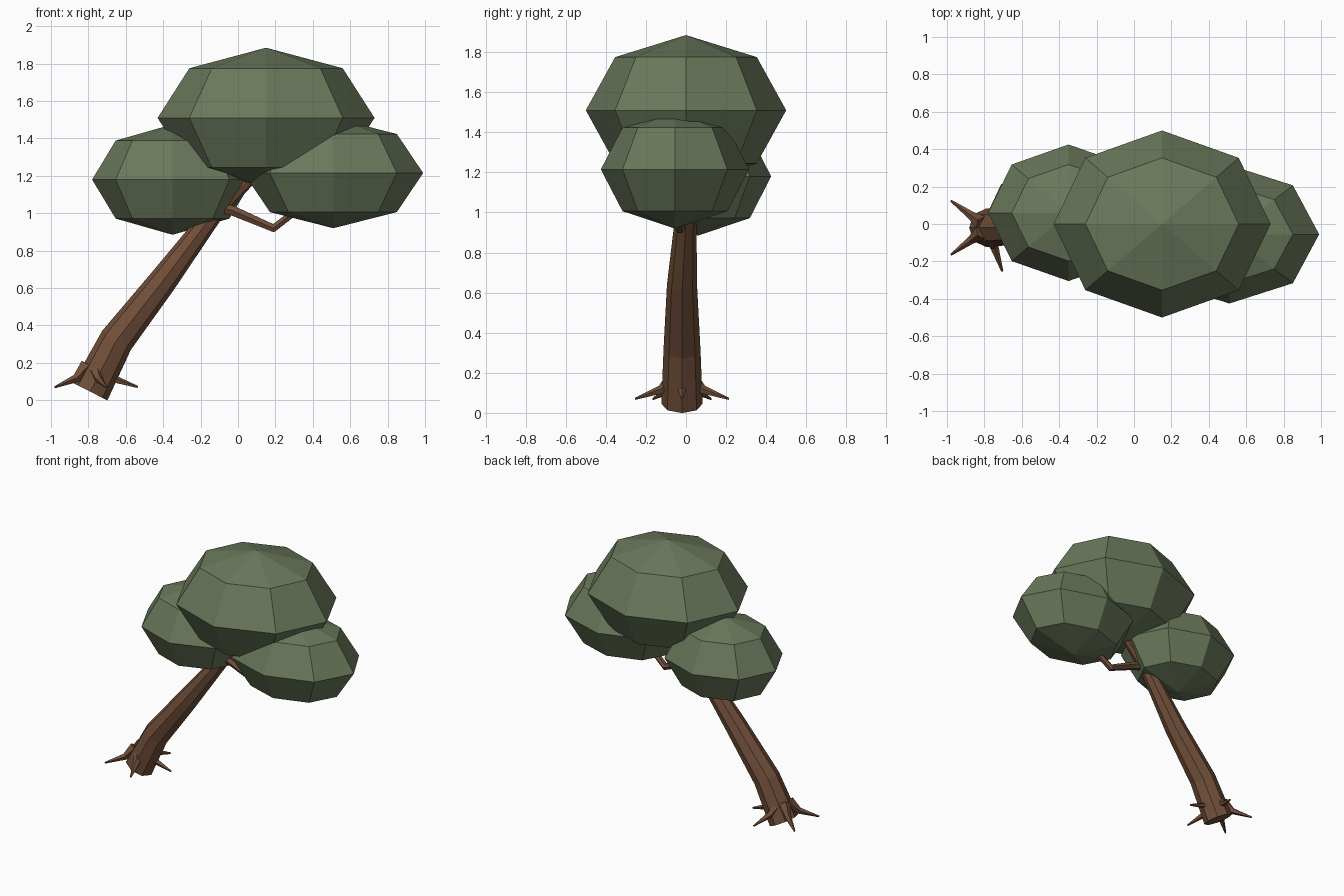
import bpy, bmesh, math
from mathutils import Vector, Matrix

if "Cube" in bpy.data.objects:
    bpy.data.objects.remove(bpy.data.objects["Cube"])


def material(name, color):
    m = bpy.data.materials.new(name)
    m.diffuse_color = (*color, 1)
    m.use_nodes = True
    m.node_tree.nodes["Principled BSDF"].inputs["Base Color"].default_value = m.diffuse_color
    return m


bark = material("bark brown", (0.165, 0.078, 0.042))
leaf = material("leaf green", (0.145, 0.19, 0.105))


def finish(bm, name, mat):
    bmesh.ops.recalc_face_normals(bm, faces=bm.faces)
    me = bpy.data.meshes.new(name)
    bm.to_mesh(me)
    bm.free()
    me.materials.append(mat)
    ob = bpy.data.objects.new(name, me)
    bpy.context.collection.objects.link(ob)
    return ob


def tube(name, pts, radii, sides, ref):
    """Tapered low-poly limb along a path."""
    bm = bmesh.new()
    pts = [Vector(p) for p in pts]
    rings = []
    for i, (p, r) in enumerate(zip(pts, radii)):
        t = (pts[min(i + 1, len(pts) - 1)] - pts[max(i - 1, 0)]).normalized()
        u = (Vector(ref) - t * t.dot(Vector(ref))).normalized()
        v = t.cross(u)
        angles = [2 * math.pi * k / sides for k in range(sides)]
        rings.append([bm.verts.new(p + r * (u * math.cos(a) + v * math.sin(a))) for a in angles])
    for a, b in zip(rings, rings[1:]):
        for k in range(sides):
            n = (k + 1) % sides
            bm.faces.new((a[k], a[n], b[n], b[k]))
    bm.faces.new(rings[0])
    bm.faces.new(rings[-1])
    return finish(bm, name, bark)


# Leaning trunk, thinning into the limb that holds the top crown
tube("trunk",
     [(-0.79, -0.02, 0.046), (-0.65, -0.02, 0.32), (-0.40, -0.02, 0.64),
      (-0.13, 0.0, 1.0), (0.05, 0.0, 1.17), (0.15, 0.0, 1.4)],
     [0.103, 0.092, 0.075, 0.052, 0.034, 0.025], 8, (0, 1, 0))

# Bent side branch to the right crown
tube("side_branch",
     [(-0.12, -0.01, 1.04), (-0.02, -0.02, 1.01), (0.19, -0.03, 0.92), (0.36, -0.05, 1.05)],
     [0.035, 0.03, 0.025, 0.02], 6, (0, 1, 0))

# Five root spikes around the base
for i in range(5):
    a = math.radians(72 * i)
    path = [(-0.78 + d * math.cos(a), -0.02 + d * math.sin(a), z)
            for d, z in ((0.04, 0.18), (0.11, 0.115), (0.245, 0.07))]
    tube(f"root_{i + 1}", path, [0.042, 0.023, 0.006], 5, (0, 0, 1))

# Faceted leaf crowns: centre, radii
crowns = {
    "top_crown": ((0.15, 0.0, 1.51), (0.58, 0.50, 0.375)),
    "left_crown": ((-0.35, 0.06, 1.18), (0.43, 0.365, 0.295)),
    "right_crown": ((0.51, -0.055, 1.215), (0.48, 0.37, 0.295)),
}
for name, (centre, size) in crowns.items():
    bm = bmesh.new()
    bmesh.ops.create_uvsphere(bm, u_segments=8, v_segments=4, radius=1,
                              matrix=Matrix.LocRotScale(Vector(centre), None, Vector(size)))
    finish(bm, name, leaf)
